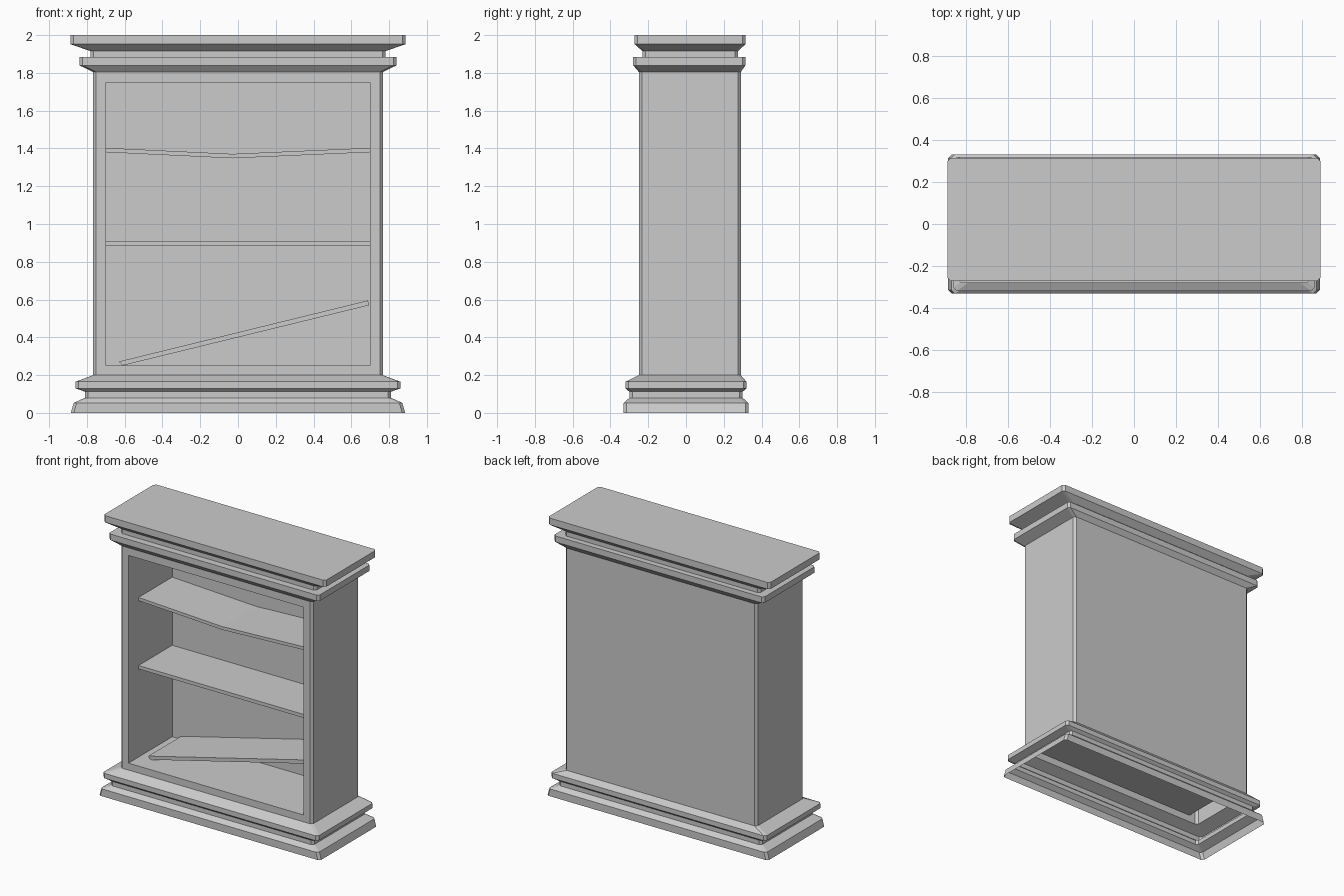
import bpy, bmesh

if "Cube" in bpy.data.objects:
    bpy.data.objects.remove(bpy.data.objects["Cube"])

# (half width, front y, back y, z) of each moulding level, bottom to top
LEVELS = [
    (0.885, -0.33, 0.33, 0.00), (0.87, -0.33, 0.33, 0.053),
    (0.81, -0.30, 0.30, 0.08), (0.81, -0.30, 0.30, 0.112),
    (0.86, -0.32, 0.32, 0.13), (0.86, -0.32, 0.32, 0.165),
    (0.767, -0.25, 0.29, 0.20), (0.767, -0.25, 0.29, 1.805),
    (0.84, -0.28, 0.315, 1.84), (0.84, -0.28, 0.315, 1.883),
    (0.78, -0.23, 0.275, 1.883), (0.78, -0.23, 0.275, 1.915),
    (0.887, -0.272, 0.315, 1.952), (0.887, -0.272, 0.315, 2.00),
]
BODY = 6            # level where the plain carcass begins
CHAMFER = 0.016
NICHE_BACK = 0.25


def finish(name, bm):
    bmesh.ops.recalc_face_normals(bm, faces=bm.faces)
    mesh = bpy.data.meshes.new(name)
    bm.to_mesh(mesh)
    bm.free()
    obj = bpy.data.objects.new(name, mesh)
    bpy.context.collection.objects.link(obj)
    return obj


def chamfered_ring(bm, w, f, b, z, c=CHAMFER):
    pts = [(-w + c, f), (w - c, f), (w, f + c), (w, b - c),
           (w - c, b), (-w + c, b), (-w, b - c), (-w, f + c)]
    return [bm.verts.new((x, y, z)) for x, y in pts]


def bridge(bm, lower, upper, skip=()):
    n = len(lower)
    for i in range(n):
        if i not in skip:
            j = (i + 1) % n
            bm.faces.new((lower[i], lower[j], upper[j], upper[i]))


# Cabinet shell: lofted plinth, carcass and cornice, open underneath
bm = bmesh.new()
rings = [chamfered_ring(bm, *level) for level in LEVELS]
for k in range(len(rings) - 1):
    bridge(bm, rings[k], rings[k + 1], skip=(0,) if k == BODY else ())
bm.faces.new(rings[-1])

# Front frame and recessed niche
lo, hi = rings[BODY], rings[BODY + 1]
outer = [lo[0], lo[1], hi[1], hi[0]]
corners = [(-0.70, 0.25), (0.70, 0.25), (0.70, 1.75), (-0.70, 1.75)]
rim, back = [[bm.verts.new((x, y, z)) for x, z in corners]
             for y in (-0.25, NICHE_BACK)]
bridge(bm, outer, rim)
bridge(bm, rim, back)
bm.faces.new(back)
finish("cabinet", bm)


def shelf(name, outline, front=-0.135, rear=NICHE_BACK - 0.001):
    """Board whose front outline (x, z) is extruded towards the back."""
    bm = bmesh.new()
    a, b = [[bm.verts.new((x, y, z)) for x, z in outline] for y in (front, rear)]
    bridge(bm, a, b)
    bm.faces.new(a)
    bm.faces.new(b)
    finish(name, bm)


# Sagging, straight and fallen shelves
shelf("sagging_shelf", [(-0.70, 1.38), (-0.03, 1.348), (0.70, 1.38),
                        (0.70, 1.403), (-0.03, 1.371), (-0.70, 1.403)])
shelf("straight_shelf", [(-0.70, 0.886), (0.70, 0.886),
                         (0.70, 0.911), (-0.70, 0.911)])
shelf("fallen_shelf", [(-0.61, 0.251), (0.695, 0.57),
                       (0.687, 0.595), (-0.63, 0.272)], front=-0.125)
